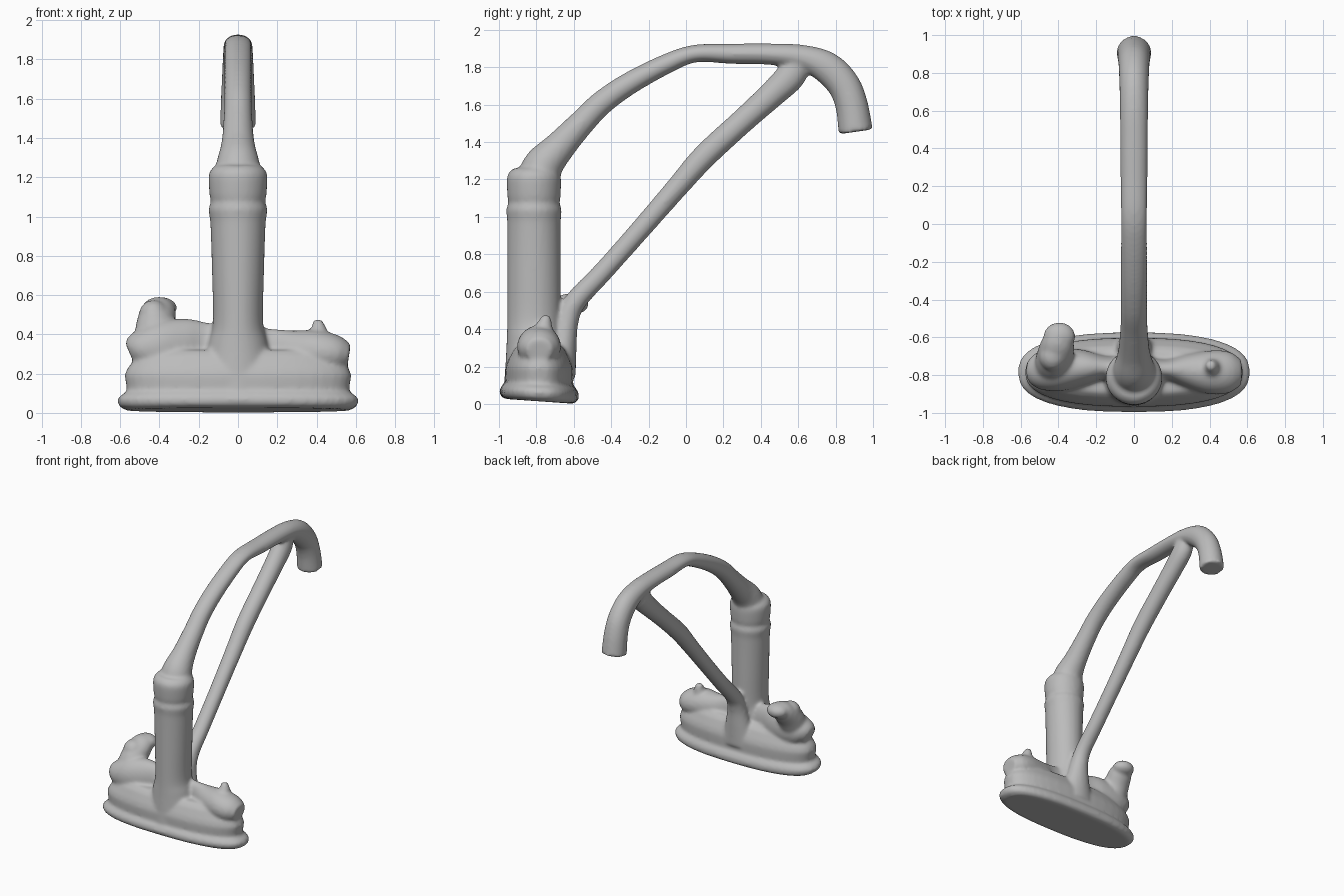
import bpy, bmesh
from math import cos, sin, pi
from mathutils import Vector

if "Cube" in bpy.data.objects:
    bpy.data.objects.remove(bpy.data.objects["Cube"], do_unlink=True)

grey = bpy.data.materials.new("satin grey")
grey.use_nodes = True
grey.diffuse_color = (0.5, 0.5, 0.5, 1)
grey.node_tree.nodes["Principled BSDF"].inputs["Base Color"].default_value = (0.5, 0.5, 0.5, 1)

bm = bmesh.new()
SIDES = 40


def skin(rings):
    """Bridge rings of points into a closed solid."""
    loops = [[bm.verts.new(p) for p in ring] for ring in rings]
    faces = [bm.faces.new(loops[0][::-1]), bm.faces.new(loops[-1])]
    for a, b in zip(loops, loops[1:]):
        for i in range(SIDES):
            j = (i + 1) % SIDES
            faces.append(bm.faces.new((a[i], a[j], b[j], b[i])))
    bmesh.ops.recalc_face_normals(bm, faces=faces)


def smooth_path(keys, steps=6):
    """Catmull-Rom through the keys, radii included."""
    ks = [Vector(k) for k in keys]
    ks = [2 * ks[0] - ks[1]] + ks + [2 * ks[-1] - ks[-2]]
    out = []
    for a, b, c, d in zip(ks, ks[1:], ks[2:], ks[3:]):
        for s in range(steps):
            t = s / steps
            out.append(0.5 * (2 * b + (c - a) * t + (2 * a - 5 * b + 4 * c - d) * t ** 2
                              + (3 * b - a - 3 * c + d) * t ** 3))
    return out + [ks[-2]]


def tube(keys, side):
    """Sweep an ellipse; keys are x, y, z, radius along side, radius across."""
    path = smooth_path(keys)
    pts = [Vector(p[:3]) for p in path]
    rings = []
    for i, p in enumerate(path):
        tangent = (pts[min(i + 1, len(pts) - 1)] - pts[max(i - 1, 0)]).normalized()
        across = tangent.cross(Vector(side)).normalized()
        along = across.cross(tangent)
        rings.append([pts[i] + along * p[3] * cos(2 * pi * k / SIDES)
                      + across * p[4] * sin(2 * pi * k / SIDES) for k in range(SIDES)])
    skin(rings)


def blob(centre, radii):
    made = bmesh.ops.create_uvsphere(bm, u_segments=24, v_segments=16, radius=1)["verts"]
    for v in made:
        v.co = Vector(centre) + Vector(r * c for r, c in zip(radii, v.co))


def power(v, n):
    return (1 if v > 0 else -1) * abs(v) ** (2 / n)


# Base: rolled foot plate and bulging body, slightly tilted underneath
base = [(0, .57, .185), (.02, .605, .21), (.055, .617, .212), (.08, .6, .2), (.1, .565, .18),
        (.14, .57, .182), (.19, .578, .182), (.225, .565, .172), (.25, .545, .16),
        (.29, .52, .14), (.32, .46, .11)]
rings = []
for z, rx, ry in base:
    ring = []
    for k in range(SIDES):
        a = 2 * pi * k / SIDES
        y = ry * power(sin(a), 2.5)
        ring.append((rx * power(cos(a), 2.5), -.785 + y, z + max(0, .2 - z) * (.07 - y * .35)))
    rings.append(ring)
skin(rings)

# Column with collar band
column = [(.1, .19, .16), (.25, .17, .15), (.36, .15, .145), (.46, .128, .143), (.7, .132, .143),
          (.95, .14, .143), (1.0, .145, .145), (1.04, .15, .148), (1.075, .138, .137),
          (1.11, .145, .142), (1.2, .15, .145), (1.235, .14, .135), (1.26, .115, .11)]
tube([(0, -.813, z, rx, ry) for z, rx, ry in column], (1, 0, 0))

# Arched spout with downturned nozzle
spout = [(-.8, 1.16, .13, .12), (-.765, 1.27, .11, .107), (-.68, 1.37, .085, .085),
         (-.56, 1.50, .073, .07), (-.45, 1.61, .07, .065), (-.3, 1.715, .07, .06),
         (-.1, 1.82, .07, .053), (.05, 1.873, .07, .047), (.25, 1.872, .072, .054),
         (.45, 1.87, .073, .057), (.62, 1.853, .075, .067), (.75, 1.80, .078, .085),
         (.84, 1.71, .082, .087), (.885, 1.6, .087, .087), (.908, 1.455, .092, .092)]
tube([(0, *p) for p in spout], (1, 0, 0))

# Diagonal strut from base to spout
strut = [(-.67, .15, .14, .08), (-.66, .3, .1, .075), (-.64, .44, .07, .065), (-.59, .55, .06, .058),
         (-.45, .7, .058, .054), (-.25, .925, .058, .055), (-.05, 1.155, .062, .059),
         (.1, 1.325, .066, .066), (.3, 1.51, .068, .066), (.46, 1.655, .07, .072),
         (.56, 1.755, .07, .08), (.6, 1.84, .06, .07)]
tube([(0, *p) for p in strut], (1, 0, 0))

# Side arms of the body: narrow neck widening to a rounded shoulder
tube([(.06, -.77, .3, .07, .15), (.17, -.77, .31, .055, .12), (.27, -.775, .31, .085, .11),
      (.4, -.785, .31, .115, .11), (.5, -.785, .3, .11, .095), (.565, -.785, .29, .07, .06)], (0, 1, 0))
tube([(-.06, -.77, .3, .07, .15), (-.17, -.76, .32, .065, .14), (-.27, -.76, .33, .095, .15),
      (-.4, -.77, .33, .115, .14), (-.5, -.775, .32, .1, .1), (-.55, -.775, .3, .06, .06)], (0, 1, 0))

# Left peak and right raised knob leaning backwards
tube([(.41, -.77, .36, .075, .07), (.41, -.755, .43, .04, .04), (.405, -.745, .475, .022, .022)], (1, 0, 0))
tube([(-.42, -.77, .33, .115, .1), (-.42, -.715, .44, .1, .095), (-.405, -.64, .515, .09, .075),
      (-.395, -.585, .545, .07, .05)], (1, 0, 0))
blob((-.395, -.595, .535), (.085, .075, .055))
blob((-.43, -.7, .5), (.075, .08, .075))

mesh = bpy.data.meshes.new("faucet_body")
bm.to_mesh(mesh)
bm.free()
mesh.materials.append(grey)
faucet = bpy.data.objects.new("faucet_body", mesh)
bpy.context.collection.objects.link(faucet)

# Fuse all parts into one soft moulded surface
fuse = faucet.modifiers.new("fuse", "REMESH")
fuse.mode = "VOXEL"
fuse.voxel_size = 0.012
fuse.use_smooth_shade = True
soften = faucet.modifiers.new("soften", "SMOOTH")
soften.factor = 0.5
soften.iterations = 8
